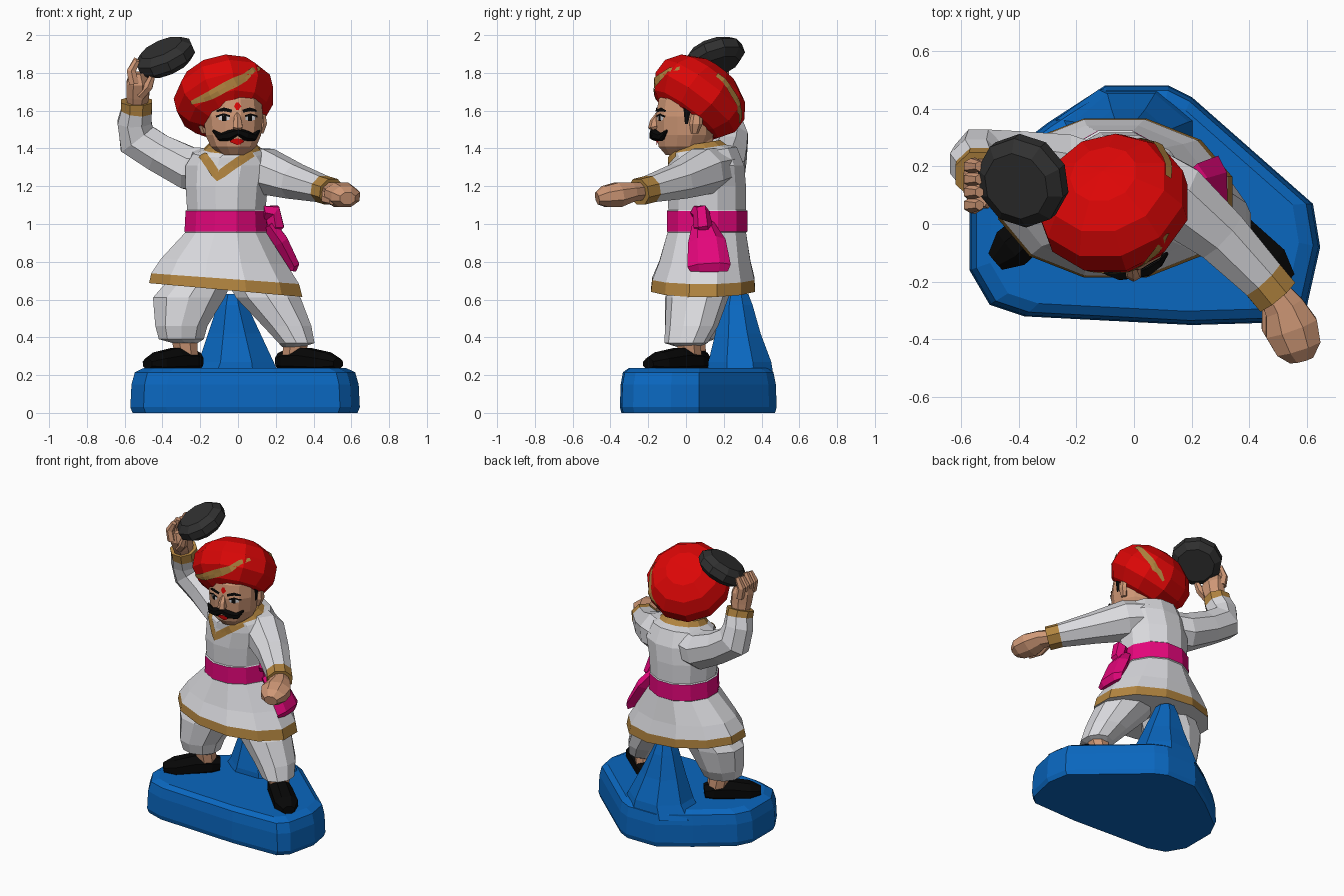
import bpy, bmesh, math
from mathutils import Vector
from mathutils.bvhtree import BVHTree

if "Cube" in bpy.data.objects:
    bpy.data.objects.remove(bpy.data.objects["Cube"])


def material(name, r, g, b):
    m = bpy.data.materials.new(name)
    m.diffuse_color = (r, g, b, 1)
    m.use_nodes = True
    m.node_tree.nodes["Principled BSDF"].inputs["Base Color"].default_value = m.diffuse_color
    return m


RED = material("turban red", 0.72, 0.002, 0.002)
BLUE = material("base blue", 0.003, 0.135, 0.52)
WHITE = material("cloth white", 0.7, 0.7, 0.73)
GOLD = material("trim gold", 0.44, 0.23, 0.05)
SKIN = material("skin", 0.62, 0.31, 0.18)
PINK = material("sash magenta", 0.78, 0.002, 0.2)
BLACK = material("black", 0.002, 0.002, 0.002)
STONE = material("stone dark grey", 0.03, 0.03, 0.03)


def finish(name, bm, *mats):
    bmesh.ops.recalc_face_normals(bm, faces=bm.faces)
    me = bpy.data.meshes.new(name)
    bm.to_mesh(me)
    bm.free()
    for m in mats:
        me.materials.append(m)
    ob = bpy.data.objects.new(name, me)
    bpy.context.collection.objects.link(ob)
    return ob


def loft(name, rings, *mats, n=10, flat=False, ref=(0, 0, 1), rule=None):
    """Skin elliptical rings (x, y, z, r1, r2); rule(ring index) picks a material."""
    bm = bmesh.new()
    pts = [Vector(r[:3]) for r in rings]
    ref = Vector(ref)
    loops = []
    for i, r in enumerate(rings):
        t = pts[min(i + 1, len(pts) - 1)] - pts[max(i - 1, 0)]
        t = Vector((0, 0, 1)) if flat else t.normalized()
        side = Vector((1, 0, 0)) if flat else t.cross(ref).normalized()
        up = Vector((0, 1, 0)) if flat else side.cross(t)
        loops.append([bm.verts.new(pts[i] + side * r[3] * math.cos(a) + up * r[-1] * math.sin(a))
                      for a in (2 * math.pi * (k + 0.5) / n for k in range(n))])
    for i in range(len(loops) - 1):
        for k in range(n):
            f = bm.faces.new((loops[i][k], loops[i][(k + 1) % n],
                              loops[i + 1][(k + 1) % n], loops[i + 1][k]))
            f.material_index = rule(i) if rule else 0
    bm.faces.new(loops[0])
    f = bm.faces.new(loops[-1])
    f.material_index = rule(len(loops) - 2) if rule else 0
    return finish(name, bm, *mats)


def ribbon(name, target, pts, mat, lift=0.006, steps=3):
    """Thin painted strip (x, y, z, half width) hugging the target surface."""
    tree = BVHTree.FromPolygons([v.co for v in target.data.vertices],
                                [p.vertices[:] for p in target.data.polygons])
    path = []
    for a, b in zip(pts, pts[1:]):
        path += [Vector(a).lerp(Vector(b), s / steps) for s in range(steps)]
    path.append(Vector(pts[-1]))
    bm = bmesh.new()
    rows = []
    for i, p in enumerate(path):
        t = (path[min(i + 1, len(path) - 1)] - path[max(i - 1, 0)]).to_3d()
        co, no, _, _ = tree.find_nearest(p.to_3d())
        across = t.cross(no).normalized()
        row = []
        for s in (-1, 0, 1):
            c, m, _, _ = tree.find_nearest(co + across * s * p[3])
            row.append(bm.verts.new(c + m * lift))
        rows.append(row)
    for a, b in zip(rows, rows[1:]):
        for k in (0, 1):
            bm.faces.new((a[k], a[k + 1], b[k + 1], b[k]))
    return finish(name, bm, mat)


# Base: outline stacked with bevelled rims
outline = [(-.57, .08), (-.57, -.16), (-.5, -.28), (-.38, -.32), (.2, -.35), (.54, -.34),
           (.6, -.28), (.645, -.08), (.62, .07), (.2, .44), (.12, .48), (-.1, .48), (-.3, .35), (-.52, .18)]
bm = bmesh.new()
stack = [[bm.verts.new((.03 + (x - .03) * s, .05 + (y - .05) * s, z)) for x, y in outline]
         for z, s in ((0, .98), (.03, 1), (.15, .99), (.215, .96), (.238, .88))]
for lo, hi in zip(stack, stack[1:]):
    for k in range(len(outline)):
        j = (k + 1) % len(outline)
        bm.faces.new((lo[k], lo[j], hi[j], hi[k]))
bm.faces.new(stack[0])
bm.faces.new(stack[-1])
finish("base", bm, BLUE)
loft("support_rock", [(-.02, .29, .18, .27, .19), (-.01, .285, .27, .215, .18), (-.02, .275, .42, .15, .13),
                      (-.03, .265, .57, .085, .095), (-.03, .265, .63, .06, .07)], BLUE, n=8, flat=True)

# Legs, ankles and shoes
loft("right_trouser", [(-.15, .1, .78, .16, .17), (-.26, .06, .61, .2, .17), (-.3, .04, .46, .145, .15),
                       (-.3, .03, .39, .125, .12), (-.28, .03, .37, .07, .07)], WHITE, flat=True)
loft("left_trouser", [(.05, .12, .78, .16, .17), (.16, .06, .61, .18, .165), (.26, .03, .46, .135, .14),
                      (.31, .0, .37, .1, .115), (.29, .01, .35, .06, .06)], WHITE, flat=True)
for side, heel, toe in (("right", (-.21, .1), (-.48, -.13)), ("left", (.225, .09), (.53, -.2))):
    def along(f):
        return tuple(a + (b - a) * f for a, b in zip(heel, toe))
    loft(side + "_shoe", [(*along(0), .27, .045, .05), (*along(.15), .275, .07, .068),
                          (*along(.45), .275, .075, .075), (*along(.8), .265, .08, .06),
                          (*along(1), .26, .04, .03)], BLACK, n=8)
    loft(side + "_ankle", [(*along(.23), .3, .065, .065), (*along(.28), .4, .075, .07)], SKIN, n=8, flat=True)

# Tunic with gold hem, sash band and collar ring, then tilt the hem and neck
tunic = loft("tunic", [(-.065, .09, .65, .42, .285), (-.068, .092, .71, .405, .28), (-.075, .1, .8, .345, .25),
                       (-.065, .11, .955, .222, .215), (-.065, .112, .96, .226, .22),
                       (-.065, .112, 1.07, .22, .22), (-.062, .112, 1.075, .215, .213),
                       (-.06, .11, 1.2, .225, .215), (-.045, .11, 1.31, .24, .205), (-.045, .09, 1.375, .2, .185),
                       (-.03, .065, 1.395, .155, .155), (-.03, .055, 1.425, .125, .13)],
             WHITE, GOLD, PINK, n=12, flat=True, rule=lambda i: {0: 1, 4: 2, 10: 1}.get(i, 0))
for v in tunic.data.vertices:
    x, y, z = v.co
    if z < .95:
        v.co.z -= (x + .06) * .09 * (.95 - z) / .3
    elif z > 1.35:
        v.co.z += .16 * (y - .06)
ribbon("neck_trim", tunic, [(-.2, -.03, 1.38, .022), (-.16, -.09, 1.32, .025), (-.11, -.1, 1.25, .024),
                            (-.03, -.1, 1.31, .024), (.08, -.06, 1.38, .022)], GOLD)

# Sash knot and hanging tail
loft("sash_knot", [(.13, .06, 1.06, .04, .04), (.18, .08, 1.06, .055, .045), (.2, .09, .99, .05, .05),
                   (.17, .1, .94, .03, .04)], PINK, n=6, ref=(0, 1, 0))
loft("sash_tail", [(.16, .09, 1.0, .04, .06), (.225, .11, .91, .045, .1), (.295, .122, .78, .035, .115),
                   (.29, .122, .75, .02, .1)], PINK, n=6, ref=(0, 1, 0))

# Arms: sleeves ending in gold cuffs
loft("raised_sleeve", [(-.1, .14, 1.285, .12, .13), (-.26, .195, 1.295, .122, .128), (-.42, .225, 1.375, .11, .105),
                       (-.535, .235, 1.45, .115, .1), (-.548, .21, 1.54, .097, .095),
                       (-.537, .185, 1.6, .088, .09), (-.537, .17, 1.65, .088, .088)],
     WHITE, GOLD, ref=(0, 1, 0), n=8, rule=lambda i: int(i >= 5))
loft("pointing_sleeve", [(.02, .16, 1.3, .13, .115), (.14, .09, 1.28, .135, .13), (.3, -.04, 1.225, .105, .1),
                         (.445, -.19, 1.185, .085, .075), (.495, -.25, 1.17, .085, .075)],
     WHITE, GOLD, n=8, rule=lambda i: int(i >= 3))

# Hands
loft("pointing_hand", [(.48, -.23, 1.175, .055, .05), (.52, -.29, 1.17, .075, .055), (.545, -.36, 1.155, .1, .07),
                       (.57, -.43, 1.145, .085, .06), (.58, -.47, 1.135, .045, .035)], SKIN, n=8)
loft("pointing_thumb", [(.47, -.28, 1.16, .03), (.47, -.36, 1.135, .032), (.5, -.43, 1.12, .02)], SKIN, n=6)
loft("raised_palm", [(-.535, .175, 1.62, .055, .06), (-.53, .155, 1.68, .065, .075),
                     (-.53, .135, 1.75, .065, .09), (-.535, .13, 1.8, .045, .075)], SKIN, n=8, ref=(0, 1, 0))
for i in range(4):
    y = .065 + .045 * i
    loft(f"raised_finger_{i + 1}", [(-.55, y, 1.74, .03), (-.565, y, 1.81, .028),
                                    (-.535, y, 1.865 + .01 * (i % 2), .018)], SKIN, n=6, ref=(0, 1, 0))
loft("raised_thumb", [(-.52, .1, 1.68, .03), (-.475, .08, 1.73, .028), (-.455, .07, 1.78, .018)],
     SKIN, n=6, ref=(0, 1, 0))

# Held stone disc
axis = Vector((-.38, -.32, .86)).normalized()
loft("held_stone", [(*(Vector((-.385, .15, 1.882)) + axis * d), r, r)
                    for d, r in ((-.06, .12), (-.025, .163), (.025, .163), (.06, .12))],
     STONE, ref=(0, 1, 0))

# Head
turn = math.radians(8)


def face(u, d, z, *w):
    """Point in head space: sideways u, forward d, height z."""
    return (-.025 + u * math.cos(turn) + d * math.sin(turn),
            -.005 + u * math.sin(turn) - d * math.cos(turn), z, *w)


loft("neck", [(-.03, .05, 1.36, .1, .1), (-.03, .05, 1.5, .1, .1)], SKIN, n=8, flat=True)
head = loft("head", [face(0, .02, 1.365, .07, .085), face(0, .01, 1.41, .125, .135), face(0, 0, 1.47, .152, .155),
                     face(0, 0, 1.57, .163, .16), face(0, -.01, 1.66, .155, .155), face(0, -.02, 1.74, .1, .1)],
            SKIN, n=12, flat=True)
loft("nose", [face(0, .14, 1.585, .014), face(0, .165, 1.54, .024), face(0, .168, 1.515, .03),
              face(0, .155, 1.5, .02)], SKIN, n=6, ref=(0, 1, 0))
loft("moustache", [face(s * u, d, z, r) for s, u, d, z, r in (
    (-1, .125, .115, 1.495, .006), (-1, .09, .14, 1.46, .022), (-1, .045, .16, 1.468, .028), (1, 0, .168, 1.488, .02),
    (1, .045, .16, 1.468, .028), (1, .09, .14, 1.46, .022), (1, .125, .115, 1.495, .006))], BLACK, n=6)
ribbon("lips", head, [face(-.04, .16, 1.438, .006), face(0, .16, 1.435, .018), face(.04, .16, 1.438, .006)],
       RED, .008)
ribbon("forehead_mark", head, [face(0, .16, 1.605, .007), face(0, .16, 1.625, .018), face(0, .16, 1.645, .007)], RED)
for s, side in ((-1, "right"), (1, "left")):
    ribbon(side + "_eye", head, [face(s * .042, .15, 1.56, .008), face(s * .07, .14, 1.562, .016),
                                 face(s * .1, .13, 1.56, .008)], WHITE, .004)
    ribbon(side + "_pupil", head, [face(s * .058, .15, 1.56, .014), face(s * .08, .14, 1.56, .014)], BLACK, .007)
    ribbon(side + "_eyelid", head, [face(s * .038, .15, 1.57, .004), face(s * .07, .14, 1.58, .005),
                                    face(s * .11, .12, 1.568, .004)], BLACK, .007)
    ribbon(side + "_eyebrow", head, [face(s * .03, .16, 1.598, .008), face(s * .07, .14, 1.607, .01),
                                     face(s * .11, .12, 1.598, .005)], BLACK)
    ribbon(side + "_sideburn", head, [face(s * .16, .01, 1.62, .022), face(s * .16, .015, 1.53, .008)], BLACK)
    loft(side + "_ear", [face(s * .15, -.03, 1.48, .018, .02), face(s * .168, -.035, 1.53, .02, .035),
                         face(s * .165, -.04, 1.58, .015, .03)], SKIN, n=6, flat=True)

# Turban: squashed sphere tipped up at the front, with gold stripes
bm = bmesh.new()
bmesh.ops.create_uvsphere(bm, u_segments=11, v_segments=7, radius=1)
tilt_back, roll = math.radians(-36), math.radians(-14)
for v in bm.verts:
    p = Vector((v.co.x * .272, v.co.y * .272, v.co.z * .193))
    y, z = p.y * math.cos(tilt_back) - p.z * math.sin(tilt_back), p.y * math.sin(tilt_back) + p.z * math.cos(tilt_back)
    x, z = p.x * math.cos(roll) + z * math.sin(roll), -p.x * math.sin(roll) + z * math.cos(roll)
    # local x lifts to the right, so the left side hangs lower
    v.co = (x - .072, y + .07, z + 1.672)
turban = finish("turban", bm, RED)
ribbon("turban_front_stripe", turban, [(-.25, -.11, 1.64, .01), (-.15, -.17, 1.68, .024), (-.02, -.15, 1.75, .026),
                                       (.11, -.03, 1.82, .01)], GOLD)
ribbon("turban_back_stripe", turban, [(.13, .17, 1.8, .014), (.12, .27, 1.7, .022), (.07, .31, 1.6, .022),
                                      (.01, .31, 1.52, .008)], GOLD)
